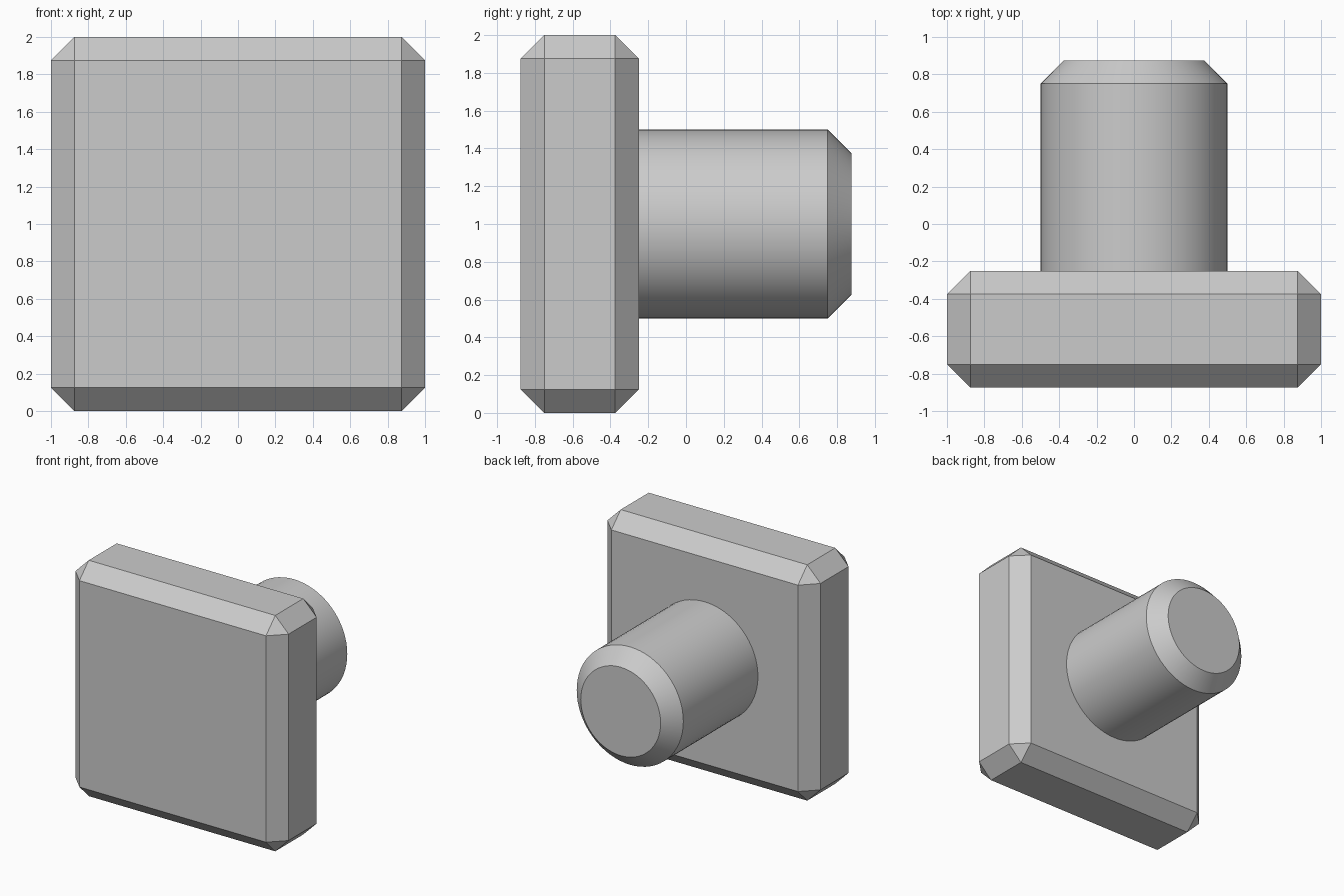
import bpy
import bmesh
import math
from mathutils import Matrix

cube = bpy.data.objects.get("Cube")
if cube:
    bpy.data.objects.remove(cube, do_unlink=True)

CHAMFER = 0.125

# Single grey material
grey = bpy.data.materials.new("plain_grey")
grey.use_nodes = True
grey.diffuse_color = (0.6, 0.6, 0.6, 1)
grey.node_tree.nodes["Principled BSDF"].inputs["Base Color"].default_value = (0.6, 0.6, 0.6, 1)


def make_object(name, bm):
    bmesh.ops.recalc_face_normals(bm, faces=bm.faces)
    mesh = bpy.data.meshes.new(name)
    bm.to_mesh(mesh)
    bm.free()
    mesh.materials.append(grey)
    obj = bpy.data.objects.new(name, mesh)
    bpy.context.collection.objects.link(obj)
    return obj


def chamfer(bm, edges):
    bmesh.ops.bevel(bm, geom=edges, offset=CHAMFER, offset_type='OFFSET',
                    segments=1, affect='EDGES', profile=0.5)


# Square plate, chamfered on every edge
bm = bmesh.new()
bmesh.ops.create_cube(bm, size=1)
bmesh.ops.scale(bm, vec=(2, 0.625, 2), verts=bm.verts)
bmesh.ops.translate(bm, vec=(0, -0.5625, 1), verts=bm.verts)
chamfer(bm, bm.edges[:])
make_object("front_plate", bm)

# Round peg behind the plate, chamfered around its free end
bm = bmesh.new()
bmesh.ops.create_cone(bm, cap_ends=True, segments=64, radius1=0.5, radius2=0.5, depth=1.125)
bmesh.ops.rotate(bm, matrix=Matrix.Rotation(-math.pi / 2, 3, 'X'), verts=bm.verts)
bmesh.ops.translate(bm, vec=(0, 0.3125, 1), verts=bm.verts)
chamfer(bm, [e for e in bm.edges if all(v.co.y > 0.8 for v in e.verts)])
peg = make_object("back_peg", bm)

# Smooth the round sides, keeping the chamfer rims sharp
bpy.ops.object.select_all(action='DESELECT')
peg.select_set(True)
bpy.context.view_layer.objects.active = peg
bpy.ops.object.shade_smooth_by_angle(angle=math.radians(30))
